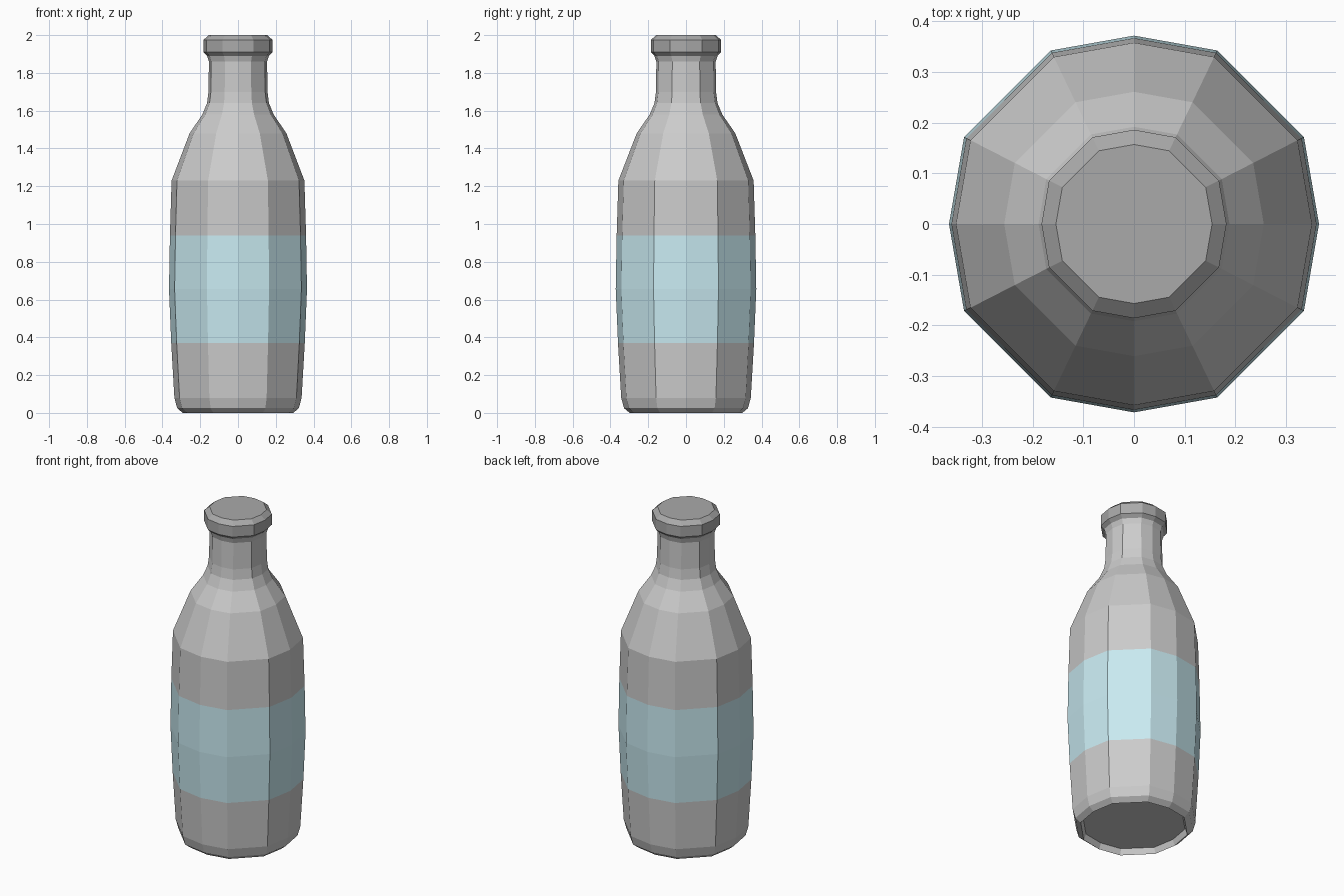
import bpy, bmesh

if "Cube" in bpy.data.objects:
    bpy.data.objects.remove(bpy.data.objects["Cube"])

# Twelve-sided cross-section: one quadrant, mirrored to all four
quad = [(0.982, 0), (0.902, 0.462), (0.442, 0.921), (0, 1)]
half = quad + [(-x, y) for x, y in quad[-2::-1]]
SECTION = half + [(x, -y) for x, y in half[-2:0:-1]]


def lathe(name, profile, cap_start=False, cap_end=False, color=None):
    """Loft the cross-section through (radius, z) profile points."""
    bm = bmesh.new()
    rings = [[bm.verts.new((x * r, y * r, z)) for x, y in SECTION] for r, z in profile]
    n = len(SECTION)
    for a, b in zip(rings, rings[1:]):
        for i in range(n):
            j = (i + 1) % n
            bm.faces.new((a[i], a[j], b[j], b[i]))
    if cap_start:
        bm.faces.new(rings[0][::-1])
    if cap_end:
        bm.faces.new(rings[-1])
    mesh = bpy.data.meshes.new(name)
    bm.to_mesh(mesh)
    bm.free()
    obj = bpy.data.objects.new(name, mesh)
    bpy.context.collection.objects.link(obj)
    if color:
        mat = bpy.data.materials.new(name + "_color")
        mat.diffuse_color = (*color, 1)
        mat.use_nodes = True
        mat.node_tree.nodes["Principled BSDF"].inputs["Base Color"].default_value = mat.diffuse_color
        mesh.materials.append(mat)
    return obj


# Lower glass with a slightly recessed base
lathe("lower_body", [(0.285, 0.035), (0.298, 0), (0.328, 0.025), (0.343, 0.08),
                     (0.36, 0.37)], cap_start=True)

# Label band around the belly
lathe("label", [(0.36, 0.37), (0.372, 0.655), (0.367, 0.94)], color=(0.58, 0.82, 0.88))

# Upper body, shoulder and neck
lathe("shoulder_and_neck", [(0.367, 0.94), (0.358, 1.23), (0.261, 1.48), (0.192, 1.58),
                            (0.167, 1.64), (0.159, 1.70), (0.157, 1.86), (0.167, 1.89)])

# Bottle cap
lathe("cap", [(0.167, 1.89), (0.186, 1.91), (0.186, 1.975), (0.157, 2.0)],
      cap_end=True, color=(0.4, 0.4, 0.4))
